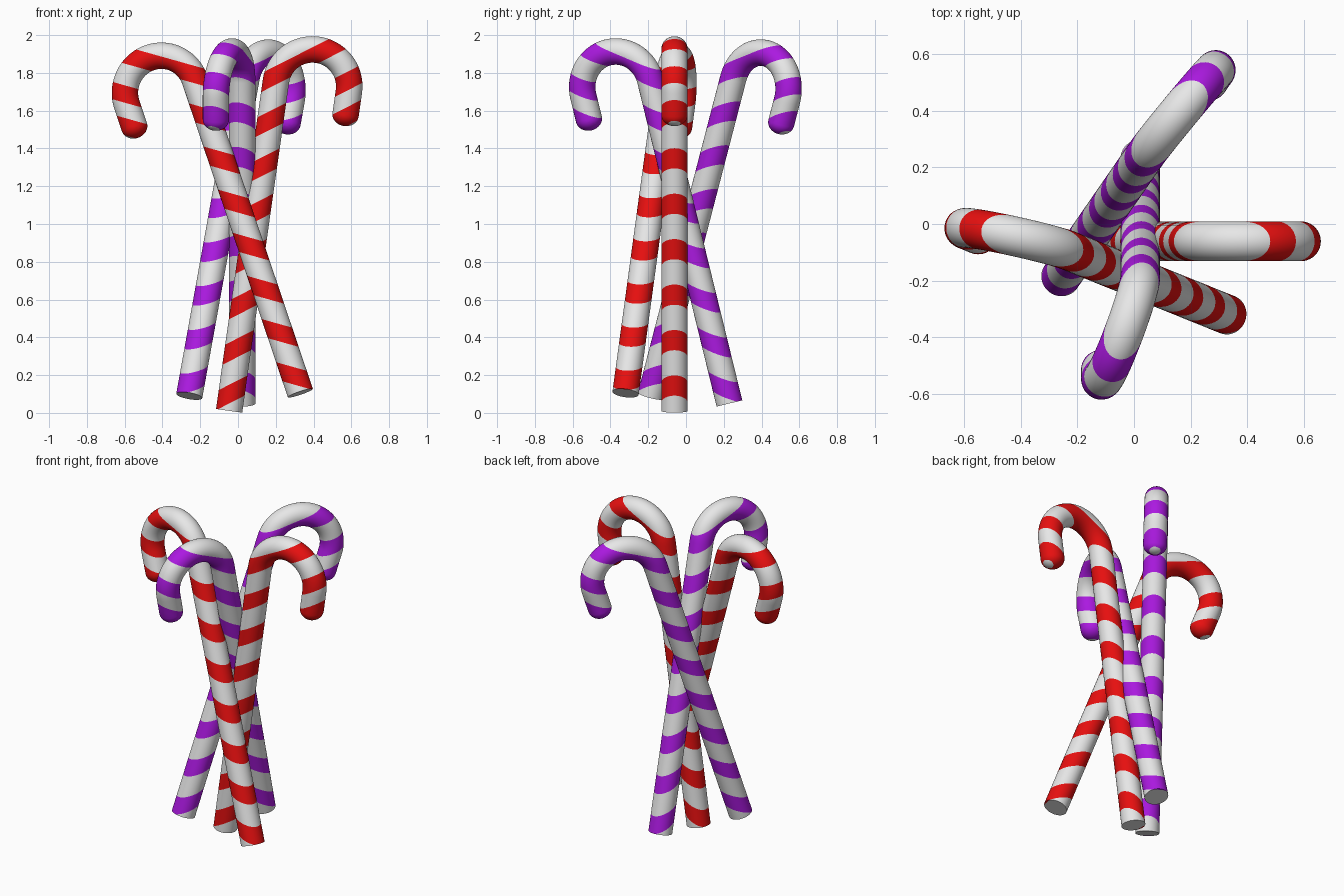
import bpy, bmesh, math
from mathutils import Matrix, Vector

if "Cube" in bpy.data.objects:
    bpy.data.objects.remove(bpy.data.objects["Cube"])

def mat(name, c):
    m = bpy.data.materials.new(name)
    m.diffuse_color = (*c, 1)
    m.use_nodes = True
    m.node_tree.nodes["Principled BSDF"].inputs["Base Color"].default_value = m.diffuse_color
    return m

WHITE = mat("white", (0.8, 0.8, 0.8))
RED = mat("red", (0.8, 0.005, 0.005))
PURPLE = mat("purple", (0.41, 0.01, 0.75))

R, HOOK, LENGTH, TAIL, DOME = 0.07, 0.195, 1.763, 0.125, 0.06
SLOPE, PERIOD, FIRST, HALF = 0.7, 0.243, 0.096, 0.054
TIP_SHIFT = 0.04          # last stripe sits a little above the rounded tip
SIDES, ARC, CAP = 40, 40, 8

def rings():
    """(x, z, angle of travel, radius) along shaft, hook, tail and rounded tip"""
    out = [(0, i / 12 * LENGTH, 0, R) for i in range(12)]
    for i in range(ARC + 1):
        a = math.pi * i / ARC
        out.append((HOOK - HOOK * math.cos(a), LENGTH + HOOK * math.sin(a), a, R))
    for i in range(CAP):
        a = math.pi / 2 * i / CAP
        out.append((2 * HOOK, LENGTH - TAIL - DOME * math.sin(a), math.pi, R * math.cos(a)))
    return out

def is_stripe(c):
    u = c.z - SLOPE * c.x
    if c.x > 0.25 and c.z < 1.72:
        u -= TIP_SHIFT
    n = round((u - FIRST) / PERIOD)
    return abs(u - FIRST - n * PERIOD) < HALF

def cane(name, colour, foot, lean, heading):
    bm = bmesh.new()
    loops = []
    for x, z, a, r in rings():
        loop = []
        for k in range(SIDES):
            t = 2 * math.pi * k / SIDES
            d = r * math.cos(t)
            loop.append(bm.verts.new((x + d * math.cos(a), r * math.sin(t), z - d * math.sin(a))))
        loops.append(loop)
    for lo, hi in zip(loops, loops[1:]):
        for k in range(SIDES):
            j = (k + 1) % SIDES
            bm.faces.new((lo[k], lo[j], hi[j], hi[k]))
    bm.faces.new(loops[0][::-1])
    tip = bm.verts.new((2 * HOOK, 0, LENGTH - TAIL - DOME))
    for k in range(SIDES):
        bm.faces.new((loops[-1][k], loops[-1][(k + 1) % SIDES], tip))
    # cut slanted stripe edges
    cuts = [FIRST + n * PERIOD + s * HALF for n in range(8) for s in (-1, 1)]
    cuts += [FIRST + 5 * PERIOD + TIP_SHIFT + s * HALF for s in (-1, 1)]
    for u in cuts:
        bmesh.ops.bisect_plane(bm, geom=bm.verts[:] + bm.edges[:] + bm.faces[:], dist=1e-5,
                               plane_co=(0, 0, u), plane_no=(-SLOPE, 0, 1))
    bmesh.ops.recalc_face_normals(bm, faces=bm.faces[:])
    for f in bm.faces:
        f.material_index = int(is_stripe(f.calc_center_median()))
    me = bpy.data.meshes.new(name)
    bm.to_mesh(me)
    bm.free()
    me.materials.append(WHITE)
    me.materials.append(colour)
    ob = bpy.data.objects.new(name, me)
    bpy.context.collection.objects.link(ob)
    # place: shaft along lean, hook towards heading
    s = Vector((*lean, 1)).normalized()
    h = Vector((*heading, 0))
    h.z = -(h.x * s.x + h.y * s.y) / s.z
    h.normalize()
    m = Matrix((h, s.cross(h), s)).transposed().to_4x4()
    m.translation = foot
    ob.matrix_world = m
    bpy.ops.object.select_all(action='DESELECT')
    ob.select_set(True)
    bpy.context.view_layer.objects.active = ob
    bpy.ops.object.shade_smooth_by_angle(angle=math.radians(40))

cane("red_cane_right", RED, (-0.047, -0.061, 0.011), (0.142, 0), (1, 0))
cane("red_cane_left", RED, (0.33, -0.32, 0.105), (-0.337, 0.136), (-0.98, 0.2))
cane("purple_cane_back", PURPLE, (-0.258, -0.187, 0.09), (0.18, 0.26), (0.643, 0.766))
cane("purple_cane_front", PURPLE, (0.022, 0.23, 0.05), (0, -0.245), (-0.365, -0.931))
